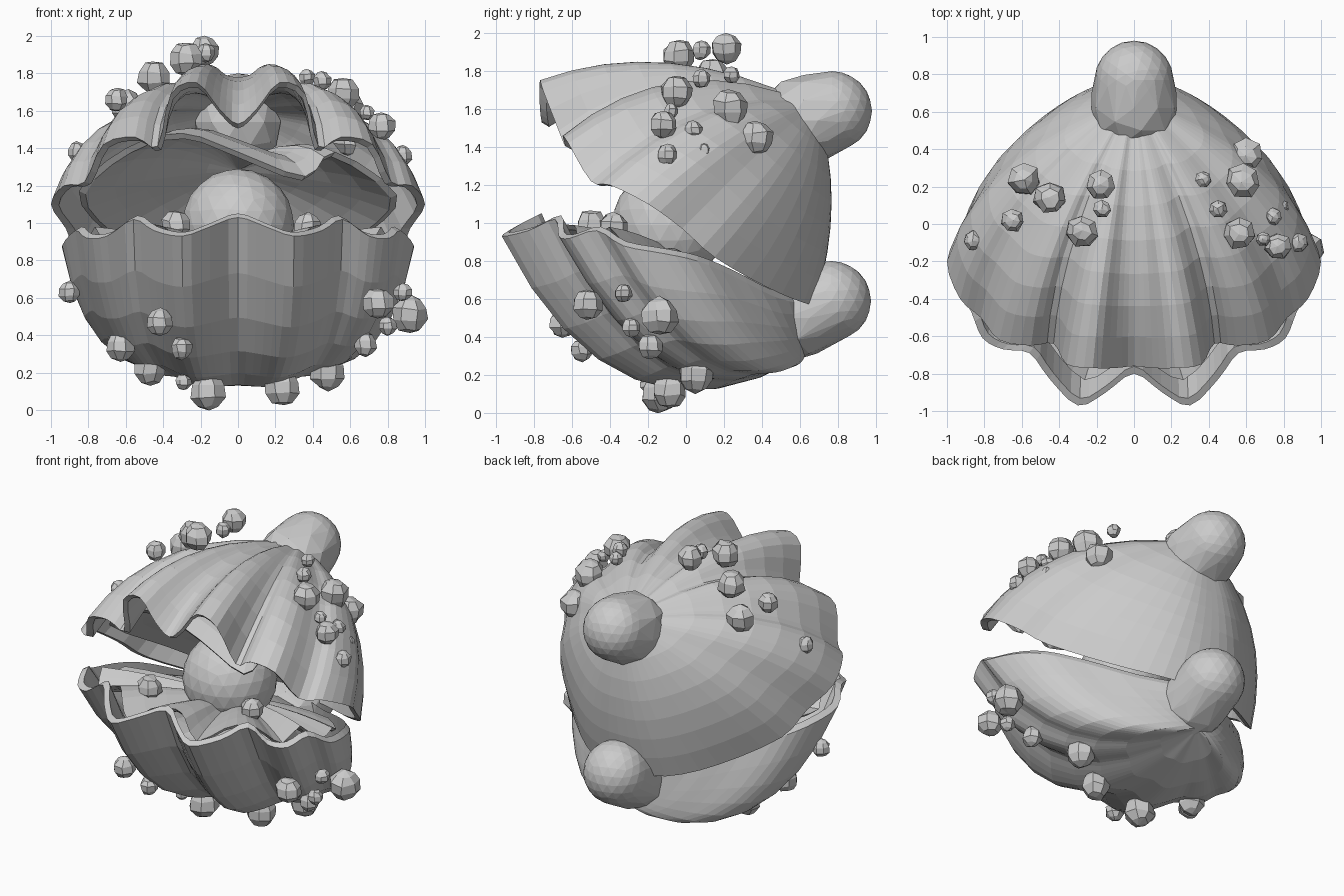
import bpy, bmesh, random
from mathutils import Vector as V

if "Cube" in bpy.data.objects:
    bpy.data.objects.remove(bpy.data.objects["Cube"])

random.seed(4)


def finish(bm, name):
    bmesh.ops.recalc_face_normals(bm, faces=bm.faces[:])
    me = bpy.data.meshes.new(name)
    bm.to_mesh(me)
    bm.free()
    ob = bpy.data.objects.new(name, me)
    bpy.context.collection.objects.link(ob)
    return ob


def smooth_loop(pts, n):
    # closed Catmull-Rom through 4-component points
    out, k = [], len(pts)
    for i in range(k):
        a, b, c, d = (V(pts[(i + j) % k]) for j in (-1, 0, 1, 2))
        for s in range(n):
            t = s / n
            out.append(0.5 * (2*b + (c - a)*t + (2*a - 5*b + 4*c - d)*t*t
                              + (3*b - a - 3*c + d)*t**3))
    return out


def mirrored(half):
    # half runs from x=0 at the front to x=0 at the back
    return half + [(-p[0],) + tuple(p[1:]) for p in half[-2:0:-1]]


def fan(name, rim, apex, core, thick, rings=8, fade=0.0):
    # thick-walled surface fanning from an apex to a wavy rim; 4th value = bulge,
    # fade = how fast the rim waves die out towards the apex
    bm = bmesh.new()
    apex, core, n = V(apex), V(core), len(rim)
    calm = [sum((rim[(i + j) % n] for j in range(-4, 5)), V((0, 0, 0, 0))) / 9
            for i in range(n)]
    layers = []
    for inner in (0, 1):
        rows = []
        for k in range(1, rings + 1):
            u, row = k / rings, []
            for wavy, flat in zip(rim, calm):
                r = flat.lerp(wavy, u ** fade)
                end = V(r[:3])
                d = ((apex + end) / 2 - core).normalized()
                p = apex.lerp(end, u) + d * r[3] * 4 * u * (1 - u)
                if inner:
                    p += (core - p).normalized() * thick
                row.append(bm.verts.new(p))
            rows.append(row)
        tip = bm.verts.new(apex + (core - apex).normalized() * thick * inner)
        layers.append((rows, tip))
    for rows, tip in layers:
        for i in range(n):
            j = (i + 1) % n
            bm.faces.new((tip, rows[0][i], rows[0][j]))
            for a, b in zip(rows, rows[1:]):
                bm.faces.new((a[i], b[i], b[j], a[j]))
    o, q = layers[0][0][-1], layers[1][0][-1]
    for i in range(n):
        j = (i + 1) % n
        bm.faces.new((o[i], q[i], q[j], o[j]))
    return finish(bm, name)


def ball(bm, c, r, sub):
    vs = bmesh.ops.create_icosphere(bm, subdivisions=sub, radius=r)['verts']
    bmesh.ops.translate(bm, verts=vs, vec=c)
    return vs


# Upper shell
upper = [(0, -.76, 1.53, .21), (.1, -.77, 1.61, .18), (.22, -.77, 1.75, .17),
         (.36, -.75, 1.69, .17), (.43, -.64, 1.41, .22), (.55, -.65, 1.46, .24),
         (.72, -.62, 1.42, .22), (.82, -.5, 1.22, .23), (.93, -.4, 1.2, .24),
         (1.0, -.2, 1.1, .21), (.92, -.02, .97, .18), (.84, .15, .82, .17),
         (.55, .43, .66, .14), (.28, .62, .58, .11), (0, .68, .57, .09)]
fan("upper_shell", smooth_loop(mirrored(upper), 3), (0, .68, 1.62), (0, .1, 1), .045,
    fade=.3)

# Lower shell
lower = [(0, -.8, 1.03, .47), (.15, -.9, .98, .47), (.3, -.97, .93, .47),
         (.45, -.83, .96, .45), (.56, -.69, 1.02, .43), (.7, -.67, .93, .41),
         (.81, -.61, .92, .4), (.87, -.47, .96, .38), (.94, -.33, .88, .36),
         (.91, -.12, .84, .34), (.82, .06, .8, .29), (.62, .25, .72, .22),
         (.36, .47, .61, .13), (0, .64, .57, .03)]
fan("lower_shell", smooth_loop(mirrored(lower), 3), (0, .62, .3), (0, .06, 1.5), .045,
    fade=1)

# Soft body lining the lower shell
floor = [(x * .88, y * .86, z - .03 + .05 * (i % 2), .03)
         for i, (x, y, z, b) in enumerate(mirrored(lower))]
fan("lower_mantle", smooth_loop(floor, 2), (0, 0, .82), (0, 0, .2), .04, 5)

# Soft fold hanging inside the upper shell
fold = [(-.85, -.2, 1.17, .03), (-.6, -.35, 1.4, .08), (-.3, -.42, 1.48, .1),
        (0, -.42, 1.38, .1), (.36, -.45, 1.25, .1), (.52, -.38, 1.38, .08),
        (.85, -.2, 1.15, .03), (.7, .15, .95, .03), (.35, .45, .75, .03),
        (0, .58, .7, .02), (-.35, .45, .75, .03), (-.7, .15, .95, .03)]
fan("upper_mantle", smooth_loop(fold, 3), (0, .25, 1.32), (0, .1, .8), .04, 5)

# Pearl
bm = bmesh.new()
ball(bm, (0, -.09, .99), .3, 3)
finish(bm, "pearl")

# Rounded hinge knobs, each a hull around two spheres
for name, a, ra, b, rb in (("upper_knob", (0, .62, 1.54), .24, (0, .77, 1.59), .21),
                           ("lower_knob", (0, .58, .5), .22, (0, .765, .59), .21)):
    bm = bmesh.new()
    ball(bm, a, ra, 2)
    ball(bm, b, rb, 3)
    res = bmesh.ops.convex_hull(bm, input=bm.verts[:])
    junk = {g for g in res['geom_interior'] + res['geom_unused']
            if isinstance(g, bmesh.types.BMVert)}
    bmesh.ops.delete(bm, geom=list(junk), context='VERTS')
    finish(bm, name)

# Barnacle lumps: x, y, z, radius
upper_lumps = [(.6, .37, 1.45, .09), (.58, .23, 1.61, .1), (.37, .24, 1.78, .045),
               (.45, .08, 1.76, .05), (.56, -.05, 1.69, .09), (.69, -.08, 1.59, .04),
               (.77, -.12, 1.52, .075), (.88, -.1, 1.36, .055), (.74, .04, 1.49, .05),
               (.79, .09, 1.38, .04), (-.59, .24, 1.62, .09), (-.45, .14, 1.78, .09),
               (-.18, .21, 1.92, .08), (-.17, .08, 1.91, .05), (-.28, -.04, 1.88, .09),
               (-.65, .02, 1.66, .065), (-.86, -.09, 1.38, .055)]
lower_lumps = [(.75, -.52, .57, .085), (.88, -.33, .63, .05), (.92, -.14, .51, .1),
               (.8, -.29, .45, .05), (.68, -.19, .35, .065), (.48, .05, .2, .095),
               (.24, -.09, .12, .095), (-.9, -.2, .63, .06), (-.42, -.65, .47, .075),
               (-.63, -.2, .34, .08), (-.47, 0, .22, .085), (-.3, -.55, .33, .06),
               (-.29, -.2, .15, .045), (-.16, -.14, .1, .1),
               (-.33, -.5, .99, .08), (.37, -.38, .98, .075)]
for name, lumps in (("upper_barnacles", upper_lumps), ("lower_barnacles", lower_lumps)):
    bm = bmesh.new()
    for x, y, z, r in lumps:
        vs = bmesh.ops.create_uvsphere(bm, u_segments=7, v_segments=5, radius=r)['verts']
        for v in vs:
            v.co += V((x, y, z)) + V(random.uniform(-.08, .08) * r for _ in range(3))
    finish(bm, name)
